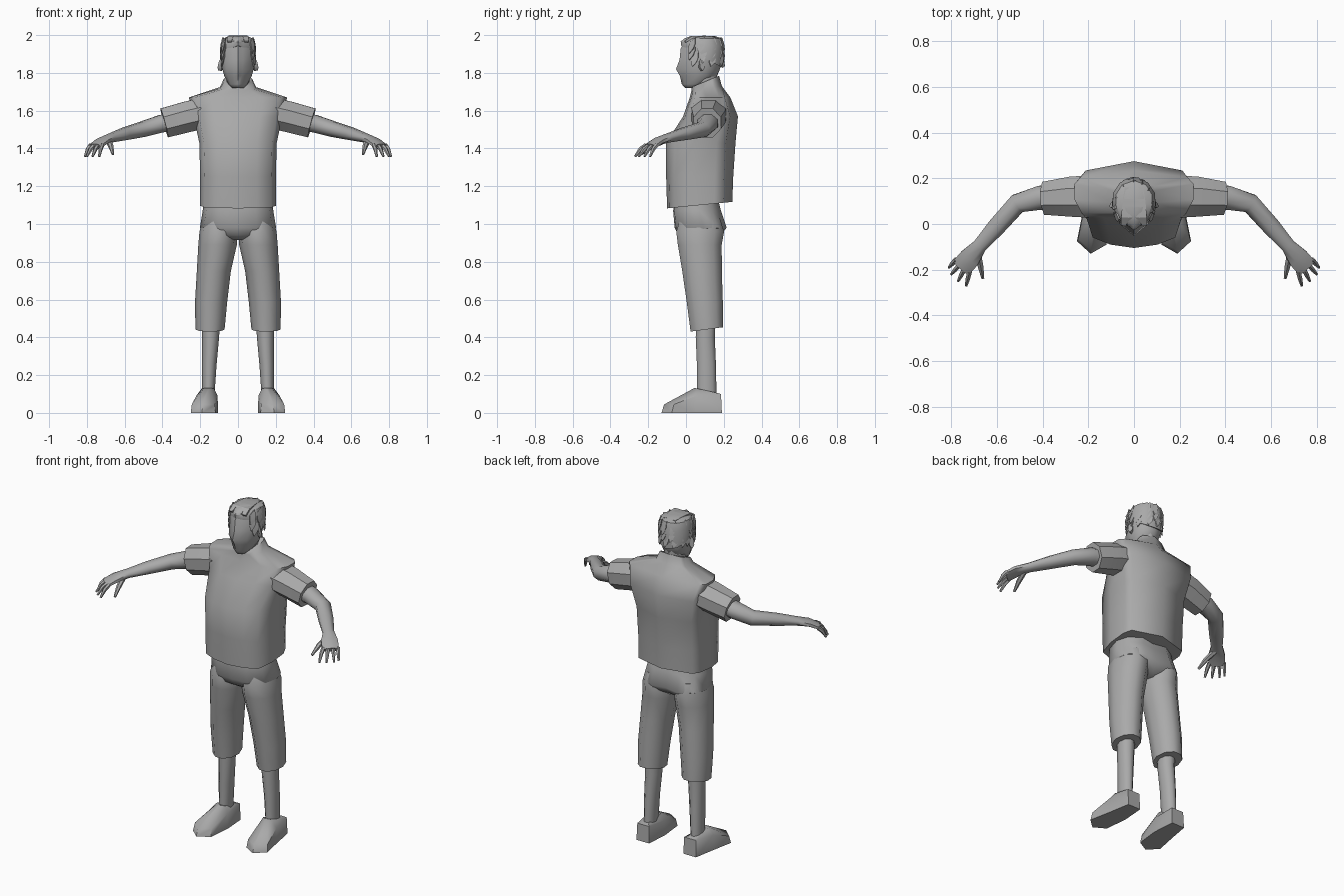
import bpy, bmesh, math, random
from mathutils import Vector

cube = bpy.data.objects.get("Cube")
if cube:
    bpy.data.objects.remove(cube, do_unlink=True)
random.seed(4)

grey = bpy.data.materials.new("plain_grey")
grey.use_nodes = True
grey.diffuse_color = (0.4, 0.4, 0.4, 1)
bsdf = grey.node_tree.nodes["Principled BSDF"]
bsdf.inputs["Base Color"].default_value = grey.diffuse_color
bsdf.inputs["Roughness"].default_value = 0.8


def loft(name, strips, angle=50):
    """Skin each list of equal-sized rings and cap both ends."""
    bm = bmesh.new()
    for rings in strips:
        rows = [[bm.verts.new(p) for p in ring] for ring in rings]
        for a, b in zip(rows, rows[1:]):
            for i in range(len(a)):
                j = (i + 1) % len(a)
                bm.faces.new((a[i], a[j], b[j], b[i]))
        bm.faces.new(rows[0][::-1])
        bm.faces.new(rows[-1])
    bmesh.ops.recalc_face_normals(bm, faces=bm.faces)
    mesh = bpy.data.meshes.new(name)
    bm.to_mesh(mesh)
    bm.free()
    mesh.materials.append(grey)
    obj = bpy.data.objects.new(name, mesh)
    bpy.context.collection.objects.link(obj)
    bpy.ops.object.select_all(action='DESELECT')
    obj.select_set(True)
    bpy.context.view_layer.objects.active = obj
    bpy.ops.object.shade_smooth_by_angle(angle=math.radians(angle))
    return obj


def pair(name, strips, angle=50):
    """Build a left part and its mirrored right twin."""
    loft("left_" + name, strips, angle)
    flipped = [[[(-p[0], p[1], p[2]) for p in r] for r in s] for s in strips]
    loft("right_" + name, flipped, angle)


def section(half, z, w, front, back, tilt=0):
    """Symmetric cross-section from half an outline; tilt lifts the back."""
    outline = half + [(-x, y) for x, y in half[-2:0:-1]]
    mid, depth = (front + back) / 2, (back - front) / 2
    return [(x * w, mid + y * depth, z + tilt * y) for x, y in outline]


def oval(x, y, z, rx, ry, tilt=0, n=10):
    angles = [math.tau * i / n for i in range(n)]
    return [(x + rx * math.cos(a), y + ry * math.sin(a), z + tilt * math.sin(a)) for a in angles]


def tube(path, n=8):
    """Rings square to a path of (x, y, z, half width, half height)."""
    pts = [Vector(p[:3]) for p in path]
    rings = []
    for i, p in enumerate(path):
        t = (pts[min(i + 1, len(pts) - 1)] - pts[max(i - 1, 0)]).normalized()
        side = t.cross(Vector((0, 0, 1))).normalized()
        up = side.cross(t)
        angles = [math.tau * (k + 0.5) / n for k in range(n)]
        rings.append([pts[i] + side * (p[3] * math.cos(a)) + up * (p[4] * math.sin(a))
                      for a in angles])
    return rings


# Shirt body with an open collar
body = [(0, -1), (.5, -.92), (.88, -.75), (1, -.2), (1, .45), (.9, .72), (0, 1)]
loft("shirt", [[section(body, *s) for s in (
    (1.1, .2, -.1, .245, .017), (1.25, .2, -.105, .25), (1.43, .205, -.105, .262),
    (1.57, .235, -.015, .275), (1.67, .26, .02, .235), (1.72, .095, .03, .19, .01),
    (1.755, .075, .03, .175, .03))]], 60)

# Neck and head
skull = [(0, -1), (.3, -.82), (.75, -.55), (1, -.05), (.98, .4), (.65, .82), (0, 1)]
loft("neck", [[oval(0, .1, 1.66, .06, .065), oval(0, .1, 1.83, .06, .07)]])
loft("head", [[section(skull, *s) for s in (
    (1.72, .03, -.005, .06), (1.74, .05, -.022, .11), (1.785, .073, -.033, .165),
    (1.82, .083, -.053, .18), (1.87, .09, -.034, .19), (1.93, .09, -.028, .195),
    (1.975, .075, 0, .17))]], 60)
pair("ear", [tube([(.08, .075, 1.84, .012, .03), (.098, .085, 1.845, .016, .034)], 6)])

# Layered hair: a cap plus overlapping locks round the sides and back
loft("hair_cap", [[section(skull, *s) for s in (
    (1.885, .092, -.025, .197, -.06), (1.95, .094, -.028, .203, -.015),
    (1.982, .08, -.01, .19), (1.996, .045, .03, .15))]], 40)
locks = []
for row in range(3):
    for k in range(9):
        a = math.radians(-25 + 230 * k / 8 + random.uniform(-8, 8))
        top = 1.975 - .035 * row
        strip = []
        for z, r, half in ((top, .94, .16), (top - .035, 1.04, .18), (top - .06, 1.07, .1)):
            ring = []
            for da, dr in ((-half, 0), (half, 0), (half, -.07), (-half, -.07)):
                ring.append(((r + dr) * .09 * math.cos(a + da),
                             .085 + (r + dr) * .113 * math.sin(a + da), z + .012 * da / half))
            strip.append(ring)
        locks.append(strip)
for k in range(4):
    x = -.045 + .03 * k
    locks.append(tube([(x, -.005, 1.965, .016, .008), (x * .9, .03, 1.988, .022, .009),
                       (x * .8, .1, 1.99, .02, .01), (x * .7, .16, 1.985, .012, .008)], 4))
loft("hair_locks", locks, 30)

# Short sleeves
pair("sleeve", [tube([(.19, .12, 1.585, .1, .088), (.27, .12, 1.567, .095, .088),
                      (.39, .113, 1.535, .078, .085)])], 40)

# Bare arms reaching forward, flattening into the palm
pair("arm", [tube([(.3, .115, 1.55, .06, .055), (.41, .115, 1.53, .057, .05),
                   (.51, .09, 1.5, .046, .043), (.6, -.01, 1.477, .043, .035),
                   (.675, -.095, 1.455, .034, .025), (.72, -.15, 1.438, .05, .02),
                   (.757, -.192, 1.41, .05, .016)])], 60)

# Four fingers and a thumb
fingers = []
for k, (x, y) in zip((1.5, .5, -.5, -1.5), ((.81, -.19), (.8, -.22), (.77, -.25), (.735, -.27))):
    base = Vector((.75 + .02 * k, -.183 + .018 * k, 1.417))
    tip = Vector((x, y, 1.357))
    mid = (base + tip) / 2 + Vector((0, 0, .01))
    fingers.append(tube([(*base, .012, .013), (*mid, .011, .012), (*tip, .006, .006)], 6))
fingers.append(tube([(.685, -.12, 1.44, .016, .016), (.672, -.185, 1.41, .014, .014),
                     (.662, -.237, 1.37, .007, .007)], 6))
pair("fingers", fingers)

# Knee-length shorts
hips = [(0, -1), (.5, -.95), (.9, -.55), (1, .1), (.85, .65), (.45, 1), (0, .88)]
loft("shorts_seat", [[section(hips, *s) for s in (
    (1.13, .18, -.06, .17), (1.07, .187, -.068, .185), (.98, .202, -.06, .215),
    (.94, .16, -.04, .18), (.915, .07, 0, .14))]], 60)
pair("shorts_leg", [[oval(*r) for r in (
    (.105, .075, 1.03, .08, .11), (.104, .075, .96, .1, .133), (.108, .073, .89, .102, .122),
    (.128, .085, .75, .09, .11), (.143, .1, .58, .085, .1), (.148, .11, .442, .077, .09, .012))]], 60)

# Bare shins
pair("shin", [[oval(*r) for r in (
    (.143, .105, .55, .05, .055), (.145, .102, .4, .045, .053),
    (.152, .108, .26, .039, .053), (.157, .11, .1, .033, .054))]], 60)

# Wedge-shaped shoes turned slightly outward
sole = [(.115, .19), (.2, .19), (.225, .05), (.25, -.075), (.19, -.13), (.12, -.09), (.105, .05)]
heights = (.1, .1, .09, .045, .045, .045, .09)
ankle = Vector((.158, .11))
rows = [[], [], []]
for (x, y), h in zip(sole, heights):
    p = Vector((x, y))
    rows[0].append((x, y, 0))
    rows[1].append((*p.lerp(ankle, .06), h))
    d = (p - ankle).normalized()
    rows[2].append((ankle.x + d.x * .047, ankle.y + d.y * .065, .118 - .22 * d.y * .065))
pair("shoe", [rows], 45)
